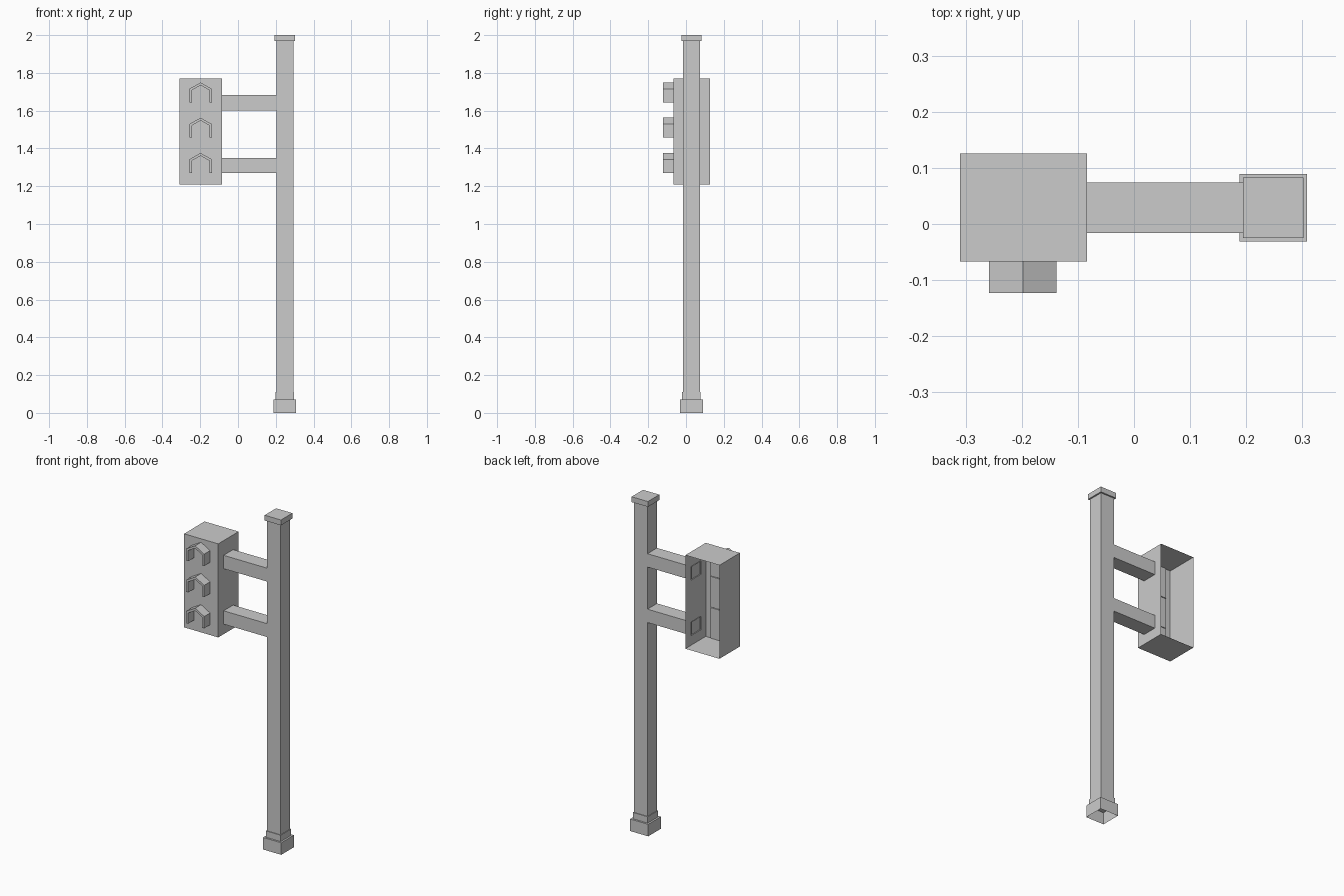
import bpy, bmesh
from mathutils import Vector

if "Cube" in bpy.data.objects:
    bpy.data.objects.remove(bpy.data.objects["Cube"])


def finish(name, bm):
    bmesh.ops.recalc_face_normals(bm, faces=bm.faces)
    mesh = bpy.data.meshes.new(name)
    bm.to_mesh(mesh)
    bm.free()
    ob = bpy.data.objects.new(name, mesh)
    bpy.context.collection.objects.link(ob)
    return ob


def face_towards(bm, direction):
    return max(bm.faces, key=lambda f: f.calc_center_median().dot(Vector(direction)))


def box(name, lo, hi, open_side=None, recess_side=None):
    """Box between two corners, optionally with one open or recessed side."""
    lo, hi = Vector(lo), Vector(hi)
    bm = bmesh.new()
    bmesh.ops.create_cube(bm, size=1)
    bm.normal_update()
    drop = face_towards(bm, open_side) if open_side else None
    recess = face_towards(bm, recess_side) if recess_side else None
    for v in bm.verts:
        v.co = (lo + hi) / 2 + v.co * (hi - lo)
    bm.normal_update()
    if recess:
        bmesh.ops.inset_region(bm, faces=[recess], thickness=0.01, depth=-0.01)
    if drop:
        bmesh.ops.delete(bm, geom=[drop], context='FACES')
    return finish(name, bm)


def post_part(name, half, z0, z1, open_side=None):
    cx, cy = 0.248, 0.029
    return box(name, (cx - half, cy - half, z0), (cx + half, cy + half, z1), open_side)


# Post: hollow foot, thin collar, shaft and cap
post_part("post_foot", 0.06, 0, 0.072, (0, 0, -1))
post_part("post_collar", 0.049, 0.072, 0.11, (0, 0, -1))
post_part("post_shaft", 0.045, 0.072, 1.97, (0, 0, -1))
post_part("post_cap", 0.054, 1.968, 2.0)

# Signal housing, open at the back
box("signal_housing", (-0.31, -0.067, 1.21), (-0.084, 0.126, 1.77), (0, 1, 0))

# Two arms joining post and housing
for i, z in enumerate((1.27, 1.602)):
    box(f"arm_{i + 1}", (-0.087, -0.016, z), (0.203, 0.074, z + 0.08),
        recess_side=(-1, 0, 0))


def hood(name, z):
    """Peaked visor: folded strip with vertical legs, extruded forward."""
    outer = [(-0.06, 0), (-0.06, 0.071), (0, 0.105), (0.06, 0.071), (0.06, 0)]
    inner = [(-0.046, 0), (-0.046, 0.064), (0, 0.090), (0.046, 0.064), (0.046, 0)]
    bm = bmesh.new()
    a = [bm.verts.new((-0.198 + x, -0.123, z + h)) for x, h in outer]
    b = [bm.verts.new((-0.198 + x, -0.123, z + h)) for x, h in inner]
    strip = [bm.faces.new((a[i], a[i + 1], b[i + 1], b[i])) for i in range(4)]
    ext = bmesh.ops.extrude_face_region(bm, geom=strip, use_keep_orig=True)
    moved = [g for g in ext["geom"] if isinstance(g, bmesh.types.BMVert)]
    bmesh.ops.translate(bm, verts=moved, vec=(0, 0.056, 0))
    return finish(name, bm)


# Three visors, each with a backing panel inside the housing
for i in range(3):
    dz = i * 0.1867
    hood(f"visor_{i + 1}", 1.271 + dz)
    box(f"backing_panel_{i + 1}", (-0.275, -0.067, 1.212 + dz), (-0.12, -0.06, 1.395 + dz),
        (0, -1, 0))
